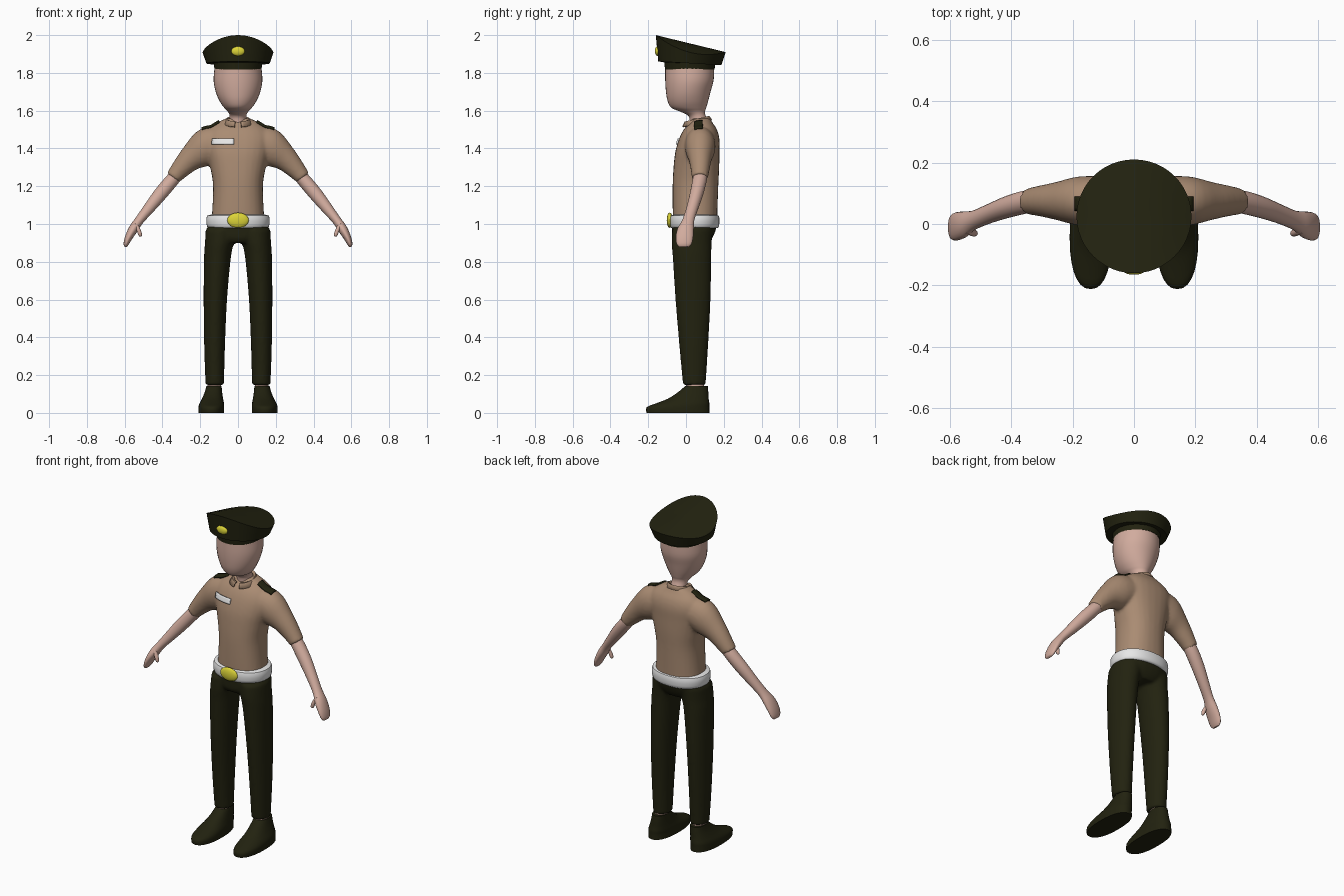
import bpy, bmesh, math
from mathutils import Vector

if "Cube" in bpy.data.objects:
    bpy.data.objects.remove(bpy.data.objects["Cube"])


def material(name, rgb):
    m = bpy.data.materials.new(name)
    m.diffuse_color = (*rgb, 1)
    m.use_nodes = True
    m.node_tree.nodes["Principled BSDF"].inputs["Base Color"].default_value = m.diffuse_color
    return m


OLIVE = material("dark_olive", (0.016, 0.016, 0.005))
TAN = material("tan_cloth", (0.40, 0.26, 0.17))
SKIN = material("skin", (0.64, 0.41, 0.34))
WHITE = material("white", (0.80, 0.80, 0.80))
YELLOW = material("yellow", (0.72, 0.66, 0.04))


def finish(name, bm, mat, angle=45):
    """Turn a bmesh into a smooth shaded object with sharp hard edges."""
    bmesh.ops.recalc_face_normals(bm, faces=bm.faces)
    for f in bm.faces:
        f.smooth = True
    for e in bm.edges:
        if len(e.link_faces) == 2:
            e.smooth = e.calc_face_angle(0) < math.radians(angle)
    me = bpy.data.meshes.new(name)
    bm.to_mesh(me)
    bm.free()
    me.materials.append(mat)
    ob = bpy.data.objects.new(name, me)
    bpy.context.collection.objects.link(ob)
    return ob


def skin_rows(bm, rows, closed=True, caps=True):
    """Bridge rows of points with quads."""
    vs = [[bm.verts.new(p) for p in row] for row in rows]
    n = len(vs[0])
    for a, b in zip(vs, vs[1:]):
        for i in range(n if closed else n - 1):
            j = (i + 1) % n
            bm.faces.new((a[i], a[j], b[j], b[i]))
    if caps:
        bm.faces.new(vs[0])
        bm.faces.new(vs[-1])


def smooth_path(rings, steps):
    """Catmull-Rom interpolation between ring settings."""
    out = []
    for i in range(len(rings) - 1):
        p0, p1 = rings[max(i - 1, 0)], rings[i]
        p2, p3 = rings[i + 1], rings[min(i + 2, len(rings) - 1)]
        for k in range(steps):
            t = k / steps
            out.append([0.5 * (2 * b + (c - a) * t + (2 * a - 5 * b + 4 * c - d) * t * t
                               + (3 * b - a - 3 * c + d) * t ** 3)
                        for a, b, c, d in zip(p0, p1, p2, p3)])
    return out + [rings[-1]]


def loft(bm, rings, s=1, n=28, power=2.0, steps=4):
    """Rings are (x, y, z, radius_u, radius_y, tilt in degrees); s mirrors in x."""
    rows = []
    for x, y, z, ru, ry, tilt in smooth_path(rings, steps):
        ca, sa = math.cos(math.radians(tilt)), math.sin(math.radians(tilt))
        row = []
        for i in range(n):
            t = math.tau * i / n
            c, d = math.cos(t), math.sin(t)
            u = math.copysign(abs(c) ** (2 / power), c) * ru
            v = math.copysign(abs(d) ** (2 / power), d) * ry
            row.append((s * (x + u * ca), y + v, z + u * sa))
        rows.append(row)
    skin_rows(bm, rows)


def upright(rows):
    """Level rings on the centre line from (z, y, rx, ry)."""
    return [(0, y, z, rx, ry, 0) for z, y, rx, ry in rows]


def blend(ob, voxel, iterations):
    """Fuse overlapping volumes into one soft surface."""
    r = ob.modifiers.new("fuse", 'REMESH')
    r.mode, r.voxel_size, r.use_smooth_shade = 'VOXEL', voxel, True
    m = ob.modifiers.new("soften", 'SMOOTH')
    m.factor, m.iterations = 0.5, iterations


def plate(name, mat, origin, du, dv, axis, target, negative):
    """Thin plate projected onto a target surface."""
    bm = bmesh.new()
    o, du, dv = Vector(origin), Vector(du), Vector(dv)
    skin_rows(bm, [[o + du * i / 8 + dv * j / 4 for i in range(9)] for j in range(5)],
              closed=False, caps=False)
    ob = finish(name, bm, mat)
    w = ob.modifiers.new("fit", 'SHRINKWRAP')
    w.target, w.wrap_method, w.wrap_mode, w.offset = target, 'PROJECT', 'ABOVE_SURFACE', 0.004
    setattr(w, "use_project_" + axis, True)
    w.use_positive_direction, w.use_negative_direction = not negative, negative
    t = ob.modifiers.new("thickness", 'SOLIDIFY')
    t.thickness, t.offset = 0.009, 0


# Shirt: torso and both sleeves
bm = bmesh.new()
loft(bm, upright([(0.99, .05, .145, .115), (1.05, .048, .138, .118), (1.2, .05, .132, .121),
                  (1.3, .055, .147, .121), (1.38, .06, .166, .117), (1.45, .07, .176, .107),
                  (1.5, .076, .156, .088), (1.537, .08, .11, .06), (1.56, .08, .06, .048)]),
     power=2.3)
for s in (1, -1):
    loft(bm, [(.09, .075, 1.43, .09, .08, 90), (.178, .075, 1.405, .099, .08, 76),
              (.25, .075, 1.35, .069, .062, 58), (.31, .075, 1.285, .05, .049, 42),
              (.343, .073, 1.245, .041, .043, 37)], s)
shirt = finish("shirt", bm, TAN)
blend(shirt, 0.009, 5)

# Collar: folded ribbon open at the front
bm = bmesh.new()
rows = []
for rx, ry, dz in ((.050, .052, 0), (.062, .066, .006), (.080, .080, -.018)):
    row = []
    for i in range(33):
        t = math.radians(14 + 332 * i / 32)
        y = .058 - ry * math.cos(t)
        row.append((rx * math.sin(t), y, 1.545 + dz + .23 * (y - .03)))
    rows.append(row)
skin_rows(bm, rows, closed=False, caps=False)
collar = finish("collar", bm, TAN)
collar.modifiers.new("thickness", 'SOLIDIFY').thickness = 0.008

# Shoulder boards and chest tag
for s, side in ((1, "left"), (-1, "right")):
    plate("shoulder_board_" + side, OLIVE, (s * .098, .046, 1.7), (s * .092, 0, 0),
          (0, .042, 0), "z", shirt, True)
plate("chest_tag", WHITE, (-.135, -.3, 1.42), (.115, 0, 0), (0, 0, .03), "y", shirt, False)

# Trousers: pelvis and both legs
bm = bmesh.new()
loft(bm, upright([(.90, .03, .09, .09), (.925, .033, .145, .106), (.96, .04, .163, .115),
                  (1.0, .045, .158, .12)]), power=2.3)
for s in (1, -1):
    loft(bm, [(.086, .035, .97, .085, .108, 0), (.098, .03, .90, .077, .106, 0),
              (.109, .032, .82, .071, .102, 0), (.12, .037, .6, .062, .093, 0),
              (.124, .041, .35, .055, .076, 0), (.123, .044, .148, .049, .06, 0)], s)
blend(finish("trousers", bm, OLIVE), 0.009, 4)

# Belt and buckle
bm = bmesh.new()
loft(bm, upright([(.978, .045, .150, .118), (.984, .045, .163, .128), (1.015, .045, .168, .132),
                  (1.044, .045, .163, .128), (1.05, .045, .135, .105)]), n=40, power=2.2, steps=2)
finish("belt", bm, WHITE)


def disc(name, loc, size):
    bm = bmesh.new()
    bmesh.ops.create_uvsphere(bm, u_segments=24, v_segments=12, radius=1)
    for v in bm.verts:
        v.co = Vector(loc) + Vector(a * b for a, b in zip(v.co, size))
    finish(name, bm, YELLOW)


disc("buckle", (0, -.086, 1.02), (.057, .016, .04))
disc("cap_badge", (0, -.151, 1.915), (.036, .014, .025))

# Head and neck
bm = bmesh.new()
loft(bm, upright([(1.52, .075, .05, .055), (1.57, .06, .044, .045), (1.595, .035, .054, .066),
                  (1.615, .015, .073, .092), (1.65, .01, .097, .107), (1.7, .012, .118, .118),
                  (1.76, .018, .129, .128), (1.83, .02, .124, .13)]), n=36)
finish("head", bm, SKIN, 60)

# Cap: band, flared wall, and crown sloping down to the back and sides
bm = bmesh.new()
ANG = [math.tau * i / 48 for i in range(48)]


def cap_ring(rx, ry, cy, z):
    pts = [(rx * math.sin(t), cy - ry * math.cos(t)) for t in ANG]
    return [(x, y, z(x, y)) for x, y in pts]


def crown(x, y):
    return 1.961 - .243 * y - 1.35 * x * x


rows = [cap_ring(.124, .131, .02, lambda x, y: 1.818),
        cap_ring(.129, .135, .02, lambda x, y: 1.852 - .03 * y),
        cap_ring(.168, .167, .02, lambda x, y: 1.852 - .06 * y)]
rows += [cap_ring(.187 * f, .185 * f, .025, crown) for f in (1, .75, .5, .25, .04)]
skin_rows(bm, rows)
finish("cap", bm, OLIVE, 35)

for s, side in ((1, "left"), (-1, "right")):
    # Arm, hand and thumb
    bm = bmesh.new()
    loft(bm, [(.29, .078, 1.30, .03, .034, 40), (.345, .073, 1.237, .036, .038, 40),
              (.41, .056, 1.16, .036, .036, 38), (.47, .034, 1.085, .030, .032, 38),
              (.522, .012, 1.02, .024, .032, 36), (.553, -.002, .975, .025, .043, 30),
              (.578, -.008, .93, .02, .046, 22), (.592, -.01, .895, .014, .040, 15),
              (.596, -.011, .879, .007, .026, 15)], s, n=20)
    loft(bm, [(.54, -.02, 1.0, .013, .012, 20), (.525, -.028, .965, .012, .012, 5),
              (.518, -.03, .942, .010, .010, 0), (.517, -.03, .933, .004, .004, 0)], s, n=12)
    finish("arm_" + side, bm, SKIN, 60)

    # Ankle
    bm = bmesh.new()
    loft(bm, [(.125, .048, .12, .036, .048, 0), (.125, .048, .17, .036, .048, 0)], s, steps=1)
    finish("ankle_" + side, bm, SKIN)

    # Shoe
    bm = bmesh.new()
    loft(bm, [(.141, -.042, 0, .068, .167, 0), (.141, -.042, .03, .068, .166, 0),
              (.139, -.018, .05, .065, .142, 0), (.135, .012, .075, .056, .108, 0),
              (.130, .038, .11, .046, .08, 0), (.127, .056, .143, .040, .059, 0)],
         s, power=2.3, steps=3)
    finish("shoe_" + side, bm, OLIVE)
